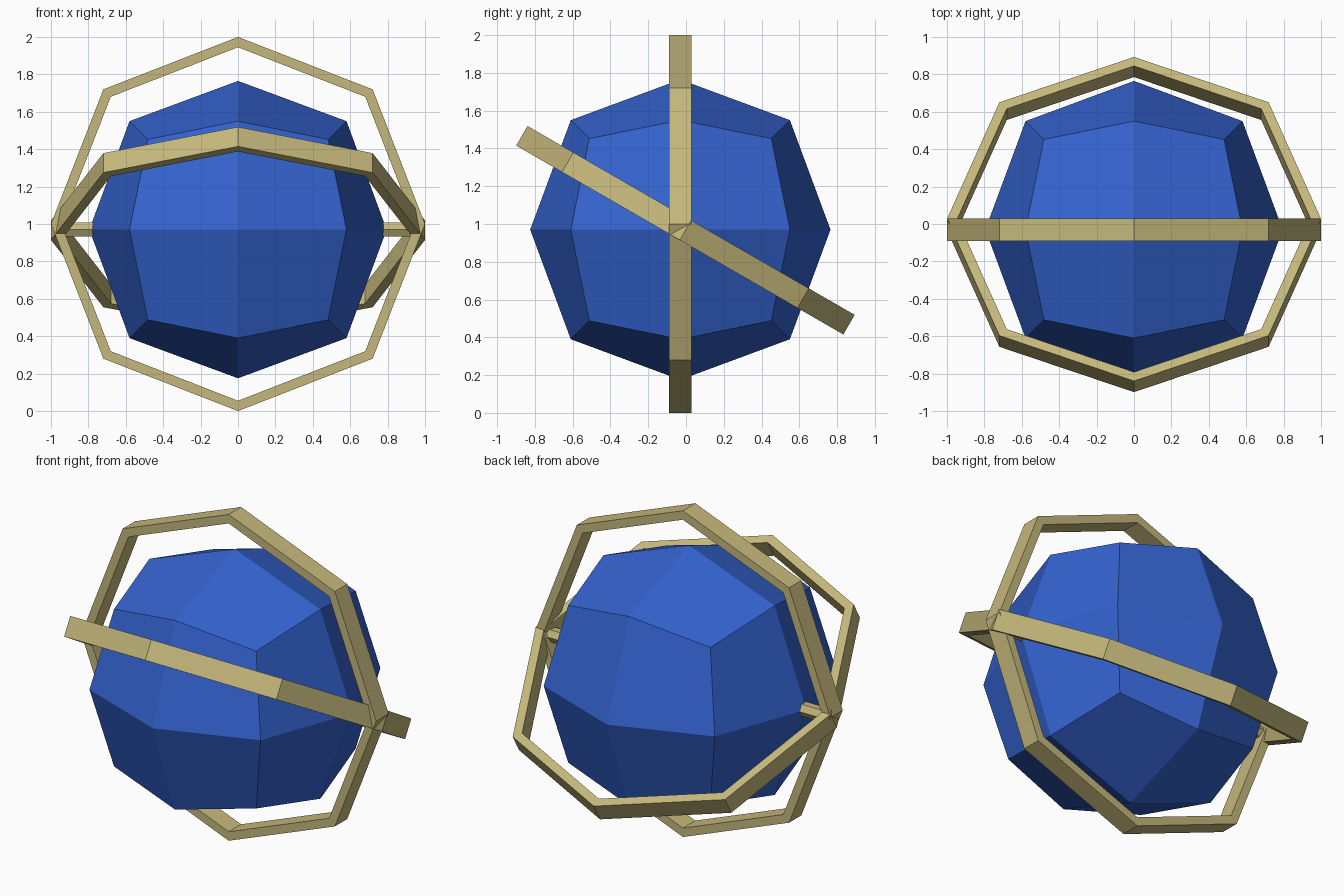
import bpy
import bmesh
import math
from mathutils import Matrix, Vector

if "Cube" in bpy.data.objects:
    bpy.data.objects.remove(bpy.data.objects["Cube"], do_unlink=True)


def material(name, color):
    mat = bpy.data.materials.new(name)
    mat.use_nodes = True
    mat.diffuse_color = color
    mat.node_tree.nodes["Principled BSDF"].inputs["Base Color"].default_value = color
    return mat


def finish(name, bm, mat, location, tilt=0):
    bmesh.ops.recalc_face_normals(bm, faces=bm.faces)
    mesh = bpy.data.meshes.new(name)
    bm.to_mesh(mesh)
    bm.free()
    mesh.materials.append(mat)
    obj = bpy.data.objects.new(name, mesh)
    obj.location = location
    obj.rotation_euler.x = tilt
    bpy.context.collection.objects.link(obj)
    return obj


blue = material("globe blue", (0.034, 0.122, 0.62, 1))
brass = material("pale brass", (0.56, 0.48, 0.20, 1))

GLOBE_CENTER = (0, -0.03, 0.97)


# Globe: a subdivided cube rounded into a faceted ball
def make_globe():
    bm = bmesh.new()
    bmesh.ops.create_cube(bm, size=2)
    bmesh.ops.subdivide_edges(bm, edges=bm.edges[:], cuts=1, use_grid_fill=True)
    reach = {1: 0.795, 2: 0.58, 3: 0.482}  # face centres, edge middles, corners
    for v in bm.verts:
        v.co *= reach[sum(abs(c) > 0.5 for c in v.co)]
    finish("globe", bm, blue, GLOBE_CENTER)


# Ring: an eight-sided hoop of rectangular section in the xz plane
def make_ring(name, location, tilt):
    bm = bmesh.new()
    section = [(1, -0.06), (1, 0.06), (0.945, 0.06), (0.945, -0.06)]
    loops = []
    for i in range(8):
        angle = i * math.pi / 4
        radius = 1.018 if i % 2 else 1.0
        direction = Vector((math.cos(angle), 0, math.sin(angle))) * radius
        loops.append([bm.verts.new(direction * s + Vector((0, y, 0)))
                      for s, y in section])
    for i, a in enumerate(loops):
        b = loops[(i + 1) % 8]
        for j in range(4):
            k = (j + 1) % 4
            bm.faces.new((a[j], a[k], b[k], b[j]))
    finish(name, bm, brass, location, tilt)


# Axle pins joining the globe to the rings on both sides
def make_pin(name, side):
    bm = bmesh.new()
    bmesh.ops.create_cone(bm, cap_ends=True, segments=6, radius1=0.043,
                          radius2=0.043, depth=0.26,
                          matrix=Matrix.Rotation(math.pi / 2, 4, "Y"))
    finish(name, bm, brass, (side * 0.83, -0.03, 0.97))


make_globe()
make_ring("upright_ring", (0, -0.03, 1.0), 0)
make_ring("tilted_ring", (0, -0.003, 0.967), math.radians(60))
make_pin("left_pin", 1)
make_pin("right_pin", -1)
